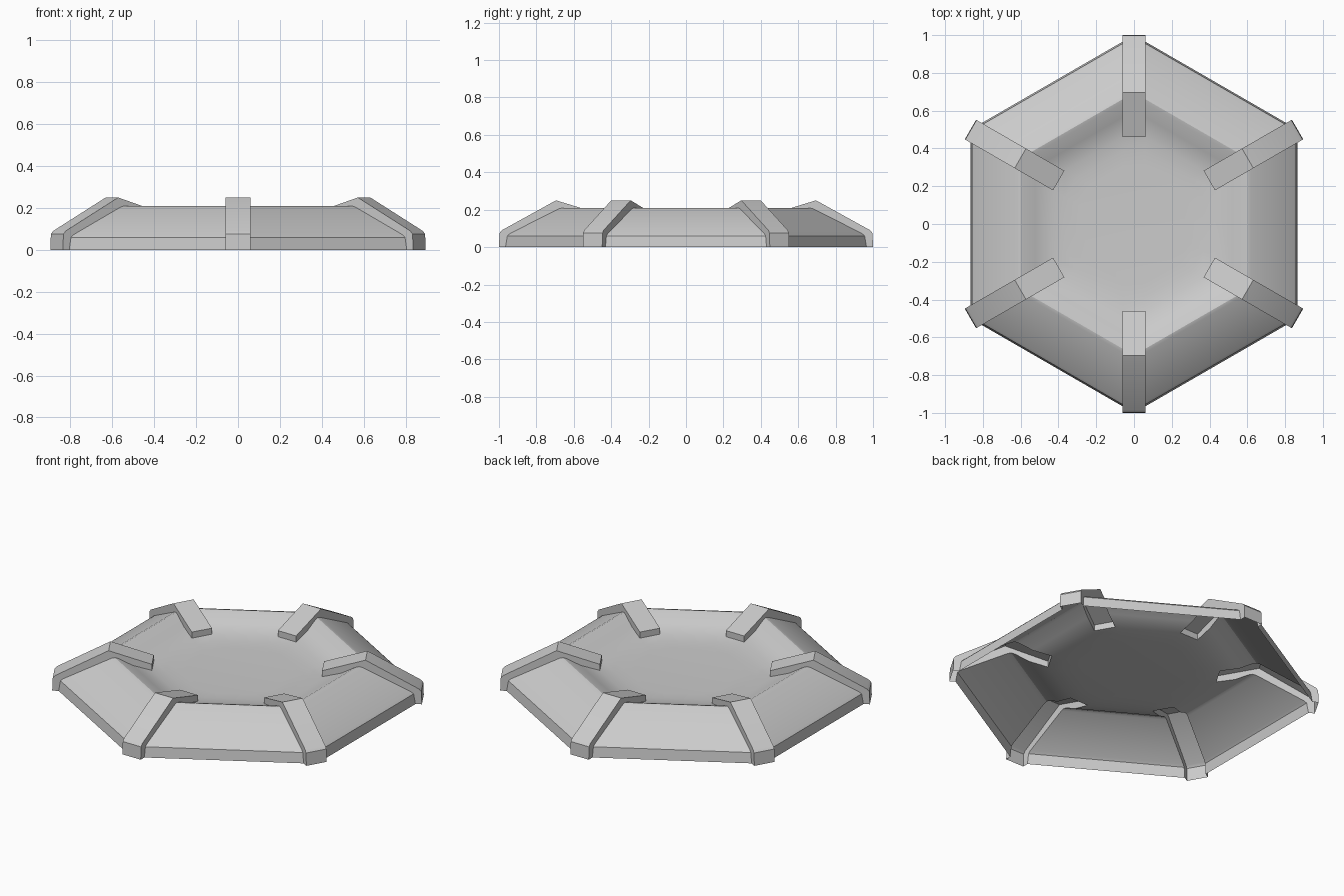
import bpy, bmesh
from math import radians, tan
from mathutils import Matrix, Vector

if "Cube" in bpy.data.objects:
    bpy.data.objects.remove(bpy.data.objects["Cube"])

HALF = 0.06                      # half width of a rib
INSET = HALF * tan(radians(30))  # hexagon setback at the rib's side

# (corner radius, height) from the outer foot over the rim into the dish
SHELL = [(1.0, 0.0), (0.99, 0.06), (0.975, 0.073), (0.715, 0.205), (0.695, 0.21),
         (0.675, 0.205), (0.60, 0.168), (0.495, 0.142), (0.42, 0.134), (0.34, 0.131)]
RIB_END = 7                      # ring where the ribs stop
# (radius, height) along the top of a rib
RIB = [(1.0, 0.0), (0.997, 0.075), (0.985, 0.09), (0.695, 0.25), (0.495 - INSET, 0.178)]


def corner(i):
    return Matrix.Rotation(radians(90 + 60 * i), 3, 'Z')


def make(name, bm):
    me = bpy.data.meshes.new(name)
    bm.to_mesh(me)
    bm.free()
    ob = bpy.data.objects.new(name, me)
    bpy.context.collection.objects.link(ob)
    bpy.ops.object.select_all(action='DESELECT')
    ob.select_set(True)
    bpy.context.view_layer.objects.active = ob
    bpy.ops.object.shade_smooth_by_angle(angle=radians(32))
    return ob


# Hexagonal dish: open underneath, with slots where the hollow ribs sit
bm = bmesh.new()
rings = []
for r, z in SHELL:
    rings.append([bm.verts.new(corner(i) @ Vector((r - INSET, s * HALF, z)))
                  for i in range(6) for s in (-1, 1)])
for k in range(len(rings) - 1):
    a, b = rings[k], rings[k + 1]
    for j in range(12):
        if j % 2 == 0 and k < RIB_END:
            continue             # slot under a rib
        n = (j + 1) % 12
        bm.faces.new((a[j], a[n], b[n], b[j]))
bm.faces.new(rings[-1])          # dish floor
make("hex_dish", bm)

# Hollow corner ribs
edge = [(r - INSET, z) for r, z in SHELL[:RIB_END + 1]]
for i in range(6):
    bm = bmesh.new()
    m = corner(i)
    top, low = {}, {}
    for s in (-1, 1):
        top[s] = [bm.verts.new(m @ Vector((u, s * HALF, z))) for u, z in RIB]
        low[s] = [bm.verts.new(m @ Vector((u, s * HALF, z))) for u, z in edge]
        loop = top[s] + low[s][::-1]
        bm.faces.new(loop if s < 0 else loop[::-1])
    for k in range(len(RIB) - 1):
        bm.faces.new((top[-1][k], top[1][k], top[1][k + 1], top[-1][k + 1]))
    bm.faces.new((top[-1][-1], top[1][-1], low[1][-1], low[-1][-1]))
    bmesh.ops.recalc_face_normals(bm, faces=bm.faces)
    make(f"corner_rib_{i + 1}", bm)
